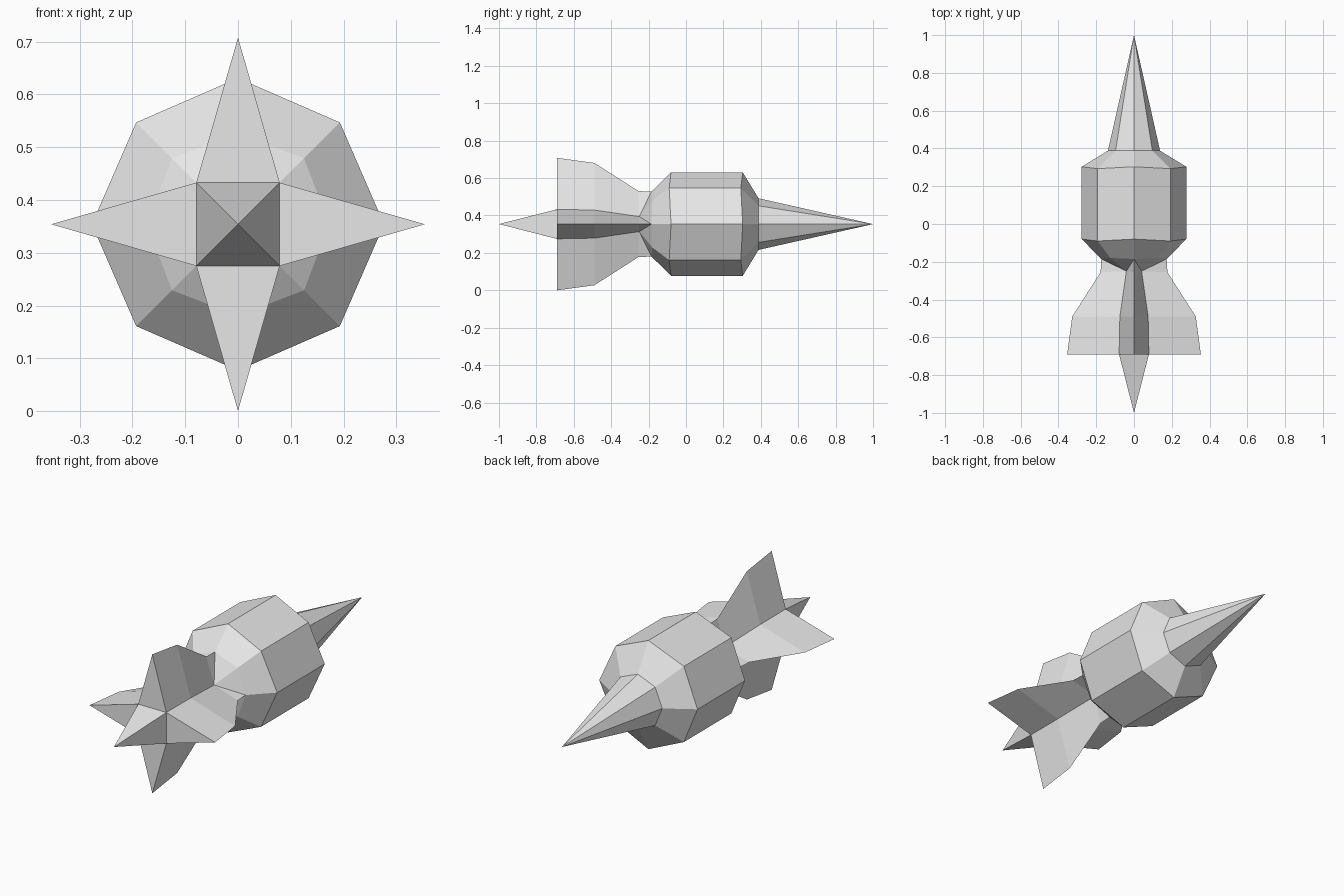
import bpy, bmesh
from math import cos, sin, pi

cube = bpy.data.objects.get("Cube")
if cube:
    bpy.data.objects.remove(cube, do_unlink=True)

AXIS_Z = 0.354   # height of the long axis
SIDES = 8

grey = bpy.data.materials.new("light grey")
grey.use_nodes = True
grey.diffuse_color = (0.8, 0.8, 0.8, 1)
grey.node_tree.nodes["Principled BSDF"].inputs["Base Color"].default_value = (0.8, 0.8, 0.8, 1)


def loft(name, rings):
    """Skin eight-point rings along y; each ring gives
    (y, radius) for its upright points and (y, radius) for its diagonal points."""
    bm = bmesh.new()
    loops = []
    for ring in rings:
        loop = []
        for i in range(SIDES):
            y, r = ring[i % 2]
            a = 2 * pi * i / SIDES
            loop.append(bm.verts.new((r * cos(a), y, AXIS_Z + r * sin(a))))
        loops.append(loop)
    for a, b in zip(loops, loops[1:]):
        for i in range(SIDES):
            j = (i + 1) % SIDES
            bm.faces.new((a[i], b[i], b[j], a[j]))
    # Points that coincide collapse quads into triangles and tips
    bmesh.ops.remove_doubles(bm, verts=bm.verts[:], dist=0.0005)
    mesh = bpy.data.meshes.new(name)
    bm.to_mesh(mesh)
    bm.free()
    mesh.materials.append(grey)
    obj = bpy.data.objects.new(name, mesh)
    bpy.context.collection.objects.link(obj)
    return obj


def flat(y, r_axis, r_diag):
    return ((y, r_axis), (y, r_diag))


# Rings shared by neighbouring parts
tail_square = flat(-0.69, 0.079, 0.1117)
fin_root = ((-0.185, 0.173), (-0.25, 0.057))
collar = flat(0.388, 0.138, 0.138)

# Four-sided spike at the front end
loft("tail_spike", [flat(-1.0, 0, 0), tail_square])

# Four wedge fins in a cross
loft("tail_fins", [
    tail_square,
    flat(-0.69, 0.354, 0.1117),
    flat(-0.49, 0.327, 0.106),
    ((-0.255, 0.177), (-0.25, 0.057)),
    fin_root,
])

# Octagonal barrel with tapered ends
loft("body", [
    fin_root,
    ((-0.185, 0.173), (-0.18, 0.177)),
    ((-0.08, 0.277), (-0.09, 0.273)),
    ((0.303, 0.277), (0.293, 0.273)),
    collar,
])

# Long pointed cone
loft("nose_cone", [collar, flat(1.0, 0, 0)])
